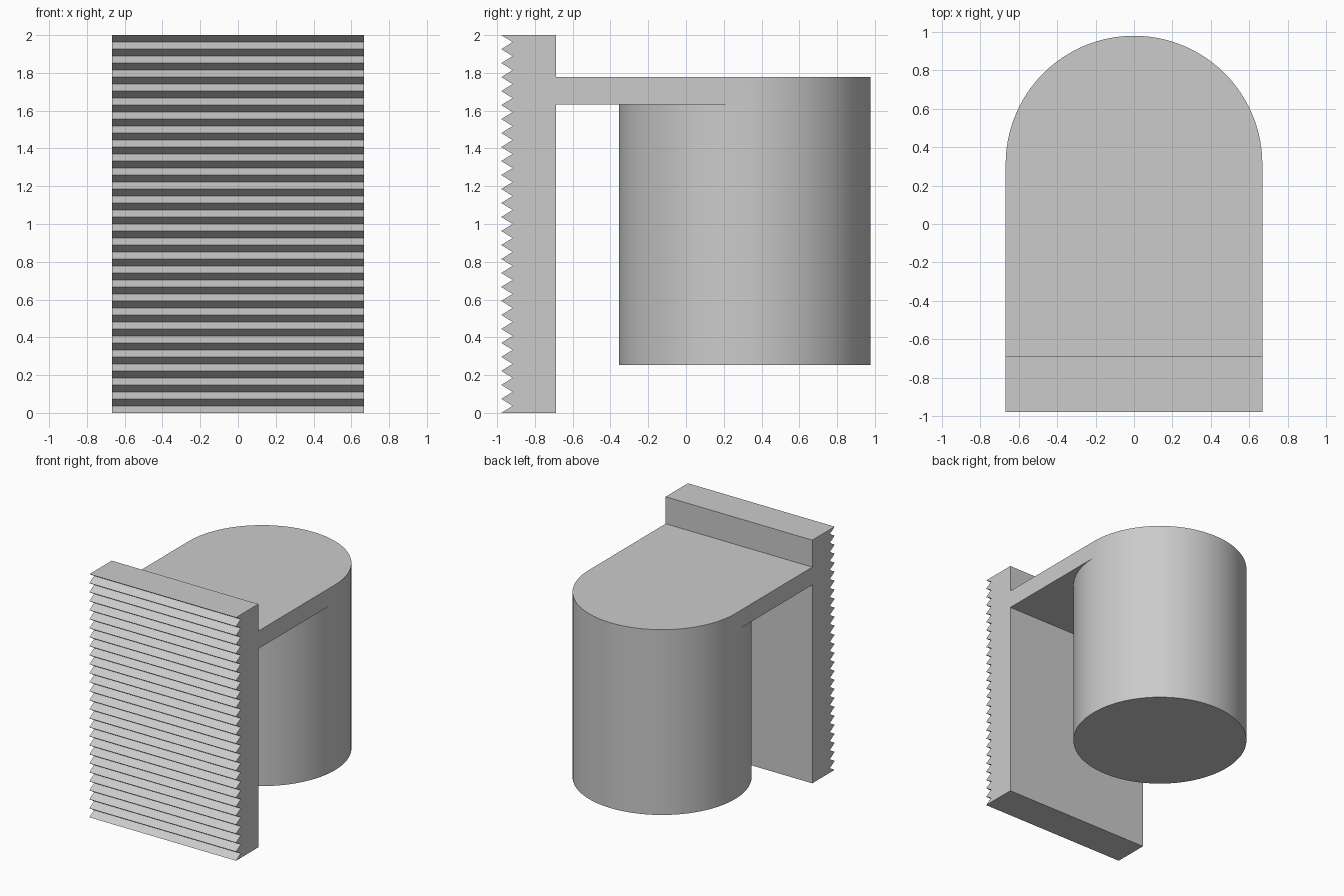
import bpy, bmesh, math

if "Cube" in bpy.data.objects:
    bpy.data.objects.remove(bpy.data.objects["Cube"], do_unlink=True)

R = 0.667                      # half width and cylinder radius
FRONT, VALLEY, BACK = -0.978, -0.918, -0.688
CENTRE_Y = 0.311
ARM_LOW, ARM_TOP, CYL_LOW = 1.632, 1.778, 0.254
HEIGHT, TEETH, SEG = 2.0, 27, 96

grey = bpy.data.materials.new("light grey")
grey.use_nodes = True
colour = (0.6, 0.6, 0.6, 1)
grey.diffuse_color = colour
grey.node_tree.nodes["Principled BSDF"].inputs["Base Color"].default_value = colour


def finish(bm, name):
    """Turn a bmesh into a shaded, coloured object."""
    bmesh.ops.recalc_face_normals(bm, faces=bm.faces)
    mesh = bpy.data.meshes.new(name)
    bm.to_mesh(mesh)
    bm.free()
    mesh.materials.append(grey)
    obj = bpy.data.objects.new(name, mesh)
    bpy.context.collection.objects.link(obj)
    bpy.ops.object.select_all(action='DESELECT')
    obj.select_set(True)
    bpy.context.view_layer.objects.active = obj
    bpy.ops.object.shade_smooth_by_angle(angle=math.radians(30))
    return obj


# Toothed plate: a sawtooth profile swept across the width
profile = [(BACK, 0), (BACK, ARM_LOW), (BACK, ARM_TOP), (BACK, HEIGHT)]
for i in range(2 * TEETH + 1):
    profile.append((VALLEY if i % 2 else FRONT, HEIGHT * (1 - i / (2 * TEETH))))

bm = bmesh.new()
right = [bm.verts.new((-R, y, z)) for y, z in profile]
left = [bm.verts.new((R, y, z)) for y, z in profile]
bm.faces.new(right)
bm.faces.new(left)
for i in range(len(profile)):
    if i == 1:                 # opening where the arm joins
        continue
    j = (i + 1) % len(profile)
    bm.faces.new((right[i], right[j], left[j], left[i]))
finish(bm, "toothed_plate")

# Arm and hanging cylinder as one clean shell
bm = bmesh.new()
half = SEG // 2


def ring(z, count):
    return [bm.verts.new((R * math.cos(math.tau * i / SEG),
                          CENTRE_Y + R * math.sin(math.tau * i / SEG), z))
            for i in range(count)]


base = ring(CYL_LOW, SEG)
neck = ring(ARM_LOW, SEG)
crown = ring(ARM_TOP, half + 1)
low_l, low_r = [bm.verts.new((x, BACK, ARM_LOW)) for x in (R, -R)]
top_l, top_r = [bm.verts.new((x, BACK, ARM_TOP)) for x in (R, -R)]

# Cylinder wall and underside
bm.faces.new(base)
for i in range(SEG):
    j = (i + 1) % SEG
    bm.faces.new((base[i], base[j], neck[j], neck[i]))

# Rounded end of the arm, flush with the cylinder
for i in range(half):
    bm.faces.new((neck[i], neck[i + 1], crown[i + 1], crown[i]))

# Arm sides, top and the underside around the cylinder
bm.faces.new((low_l, neck[0], crown[0], top_l))
bm.faces.new((neck[half], low_r, top_r, crown[half]))
bm.faces.new([top_l] + crown + [top_r])
bm.faces.new([low_l, low_r] + neck[half:] + [neck[0]])
finish(bm, "arm_and_cylinder")
